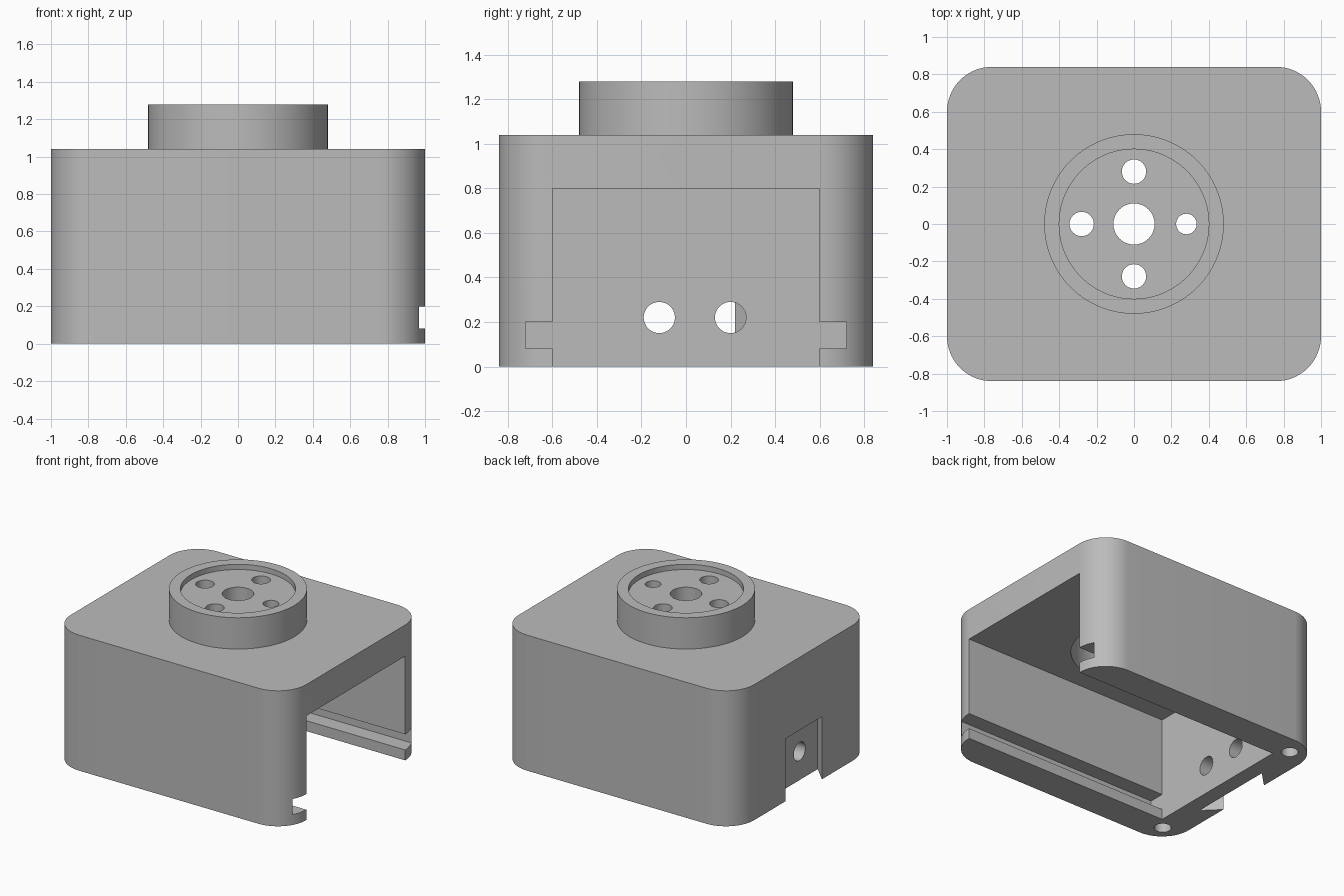
import bpy
import bmesh
from math import cos, sin, pi
from mathutils import Matrix

cube = bpy.data.objects.get("Cube")
if cube:
    bpy.data.objects.remove(cube, do_unlink=True)

grey = bpy.data.materials.new("plain grey")
grey.use_nodes = True
grey.diffuse_color = (0.5, 0.5, 0.5, 1)
grey.node_tree.nodes["Principled BSDF"].inputs["Base Color"].default_value = (0.5, 0.5, 0.5, 1)


def prism(name, outline, z0, z1):
    """Extrude a closed xy outline from z0 to z1."""
    bm = bmesh.new()
    base = bm.faces.new([bm.verts.new((x, y, z0)) for x, y in outline])
    top = bmesh.ops.extrude_face_region(bm, geom=[base])["geom"]
    verts = [v for v in top if isinstance(v, bmesh.types.BMVert)]
    bmesh.ops.translate(bm, verts=verts, vec=(0, 0, z1 - z0))
    bmesh.ops.recalc_face_normals(bm, faces=bm.faces)
    mesh = bpy.data.meshes.new(name)
    bm.to_mesh(mesh)
    bm.free()
    mesh.materials.append(grey)
    obj = bpy.data.objects.new(name, mesh)
    bpy.context.collection.objects.link(obj)
    return obj


def circle(x, y, r, n=64):
    return [(x + r * cos(2 * pi * i / n), y + r * sin(2 * pi * i / n)) for i in range(n)]


def rectangle(x0, x1, y):
    return [(x0, -y), (x1, -y), (x1, y), (x0, y)]


def rounded_rectangle(hx, hy, r, n=16):
    points = []
    for k, (sx, sy) in enumerate([(1, 1), (-1, 1), (-1, -1), (1, -1)]):
        for i in range(n + 1):
            a = (k + i / n) * pi / 2
            points.append((sx * (hx - r) + r * cos(a), sy * (hy - r) + r * sin(a)))
    return points


# Rounded body with the round boss on top
housing = prism("housing", rounded_rectangle(1, 0.84, 0.24), 0, 1.04)
boss = prism("boss", circle(0, 0, 0.48, 96), 0.9, 1.28)

INNER = -0.76   # inner face of the closed end
WEB = -0.88     # floor of the dovetail notch
cutters = [
    # Open cavity and the side rails for a sliding cover
    prism("cavity", rectangle(INNER, 1.2, 0.6), -0.1, 0.8),
    prism("cover_slot", rectangle(INNER, 1.2, 0.72), 0.08, 0.2),
    # Boss hollow and top recess
    prism("boss_hollow", circle(0, 0, 0.44, 96), 0.7, 1.12),
    prism("boss_recess", circle(0, 0, 0.4, 96), 1.24, 1.4),
    # Dovetail notch in the closed end
    prism("dovetail", [(WEB, -0.34), (WEB, 0.34), (-1.02, 0.2), (-1.02, -0.2)], -0.1, 0.48),
]

# Shaft hole and four mounting holes
for x, y, r in [(0, 0, 0.11), (0, 0.28, 0.065), (0, -0.28, 0.065),
                (-0.28, 0, 0.065), (0.28, 0, 0.055)]:
    cutters.append(prism("mount_hole", circle(x, y, r, 48), 1, 1.35))

# Screw holes in the underside
for side in (-1, 1):
    cutters.append(prism("screw_hole", circle(-0.84, side * 0.69, 0.06, 32), -0.1, 0.4))

# Cable holes from the cavity into the notch
for y in (-0.12, 0.2):
    hole = prism("cable_hole", circle(0, 0, 0.07, 48), 0, 0.2)
    hole.data.transform(Matrix.Translation((WEB - 0.01, y, 0.22)) @ Matrix.Rotation(pi / 2, 4, "Y"))
    cutters.append(hole)

# Combine everything into one solid
for tool in [boss] + cutters:
    tool.hide_render = True
    mod = housing.modifiers.new(tool.name, "BOOLEAN")
    mod.operation = "UNION" if tool is boss else "DIFFERENCE"
    mod.solver = "EXACT"
    mod.object = tool

bpy.context.view_layer.update()
graph = bpy.context.evaluated_depsgraph_get()
solid = bpy.data.meshes.new_from_object(housing.evaluated_get(graph))
housing.modifiers.clear()
housing.data = solid
for tool in [boss] + cutters:
    bpy.data.objects.remove(tool, do_unlink=True)

# Smooth the round walls, keep the edges crisp
bpy.ops.object.select_all(action="DESELECT")
housing.select_set(True)
bpy.context.view_layer.objects.active = housing
bpy.ops.object.shade_smooth_by_angle(angle=pi / 6)
